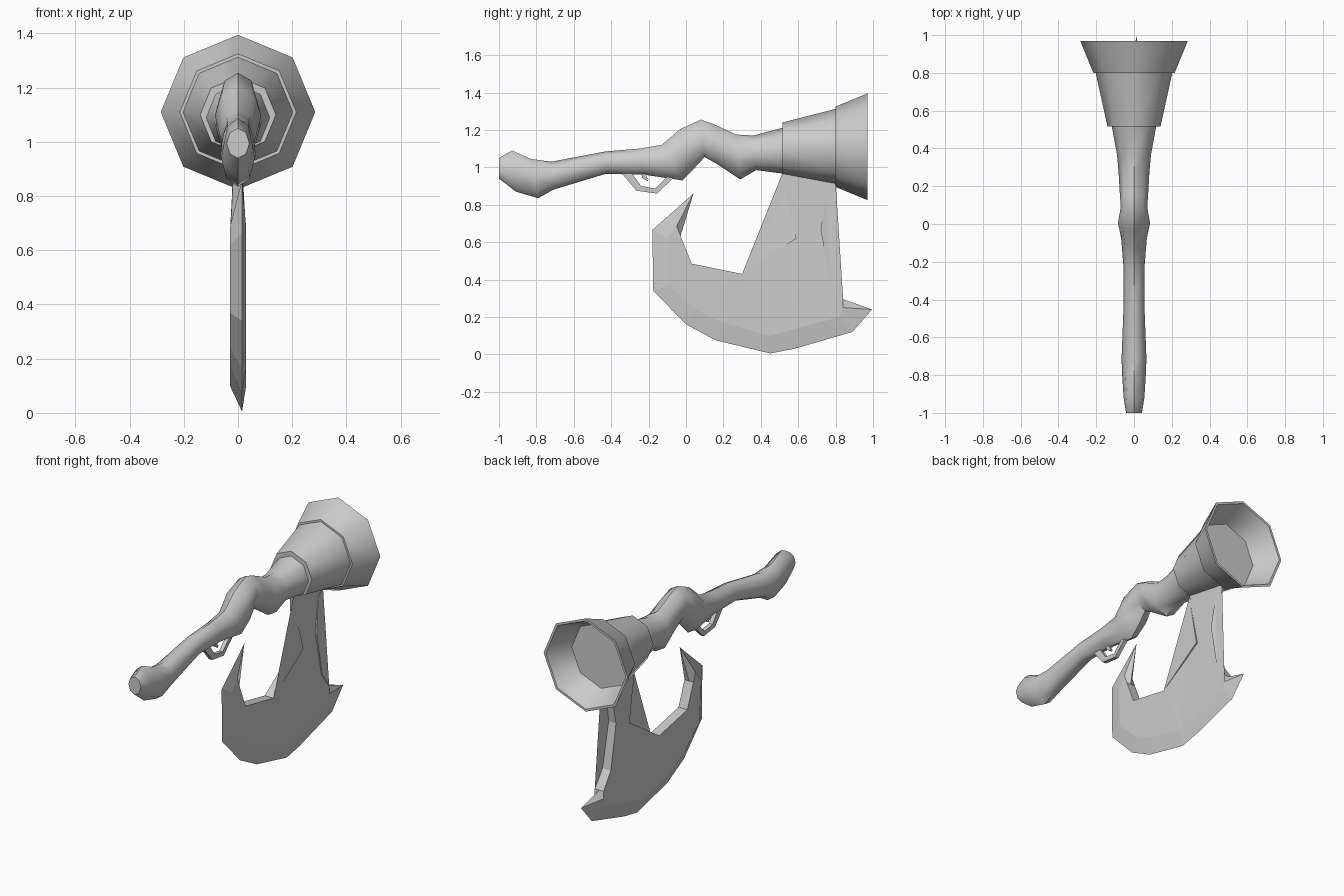
import bpy, bmesh, math
from mathutils import Vector


def finish(name, bm, smooth=None):
    bmesh.ops.recalc_face_normals(bm, faces=bm.faces)
    mesh = bpy.data.meshes.new(name)
    bm.to_mesh(mesh)
    bm.free()
    ob = bpy.data.objects.new(name, mesh)
    bpy.context.collection.objects.link(ob)
    if smooth:
        bpy.ops.object.select_all(action='DESELECT')
        ob.select_set(True)
        bpy.context.view_layer.objects.active = ob
        bpy.ops.object.shade_smooth_by_angle(angle=math.radians(smooth))
    return ob


def loft(name, stations, sides=8, smooth=None):
    """Each station: top y, top z, bottom y, bottom z, half width."""
    bm = bmesh.new()
    rings = []
    for ty, tz, by, bz, w in stations:
        top, bot = Vector((0, ty, tz)), Vector((0, by, bz))
        mid, half = (top + bot) / 2, (top - bot) / 2
        ring = []
        for i in range(sides):
            a = 2 * math.pi * i / sides
            if sides == 4:      # square section
                a += math.pi / 4
                k = math.sqrt(2)
            else:
                k = 1
            p = mid + half * math.cos(a) * k + Vector((w * k * math.sin(a), 0, 0))
            ring.append(bm.verts.new(p))
        rings.append(ring)
    for a, b in zip(rings, rings[1:]):
        for i in range(sides):
            j = (i + 1) % sides
            bm.faces.new((a[i], a[j], b[j], b[i]))
    bm.faces.new(rings[0])
    bm.faces.new(rings[-1])
    return finish(name, bm, smooth)


def circle(y, r, z=1.11):
    return (y, z + r, y, z - r, r)


# Curved stock and barrel
loft("stock", [
    (-1.0, 1.05, -1.0, 0.94, 0.042),
    (-0.93, 1.09, -0.91, 0.87, 0.055),
    (-0.83, 1.045, -0.79, 0.835, 0.062),
    (-0.72, 1.03, -0.71, 0.88, 0.066),
    (-0.43, 1.085, -0.43, 0.965, 0.055),
    (-0.25, 1.10, -0.22, 0.96, 0.055),
    (-0.13, 1.12, -0.02, 0.93, 0.068),
    (-0.03, 1.205, 0.04, 0.99, 0.085),
    (0.08, 1.255, 0.10, 1.055, 0.07),
    (0.15, 1.23, 0.17, 1.015, 0.075),
    (0.27, 1.175, 0.29, 0.935, 0.082),
    (0.36, 1.17, 0.375, 0.985, 0.09),
    (0.53, 1.215, 0.53, 0.965, 0.12),
], smooth=50)

# Flared barrel, then the hollow muzzle
loft("barrel_collar", [circle(0.515, 0.14, 1.10), circle(0.81, 0.205)], smooth=50)
loft("muzzle", [circle(0.80, 0.215), circle(0.97, 0.285),
                circle(0.97, 0.27), circle(0.82, 0.2)], smooth=50)

# Trigger guard and trigger
loft("trigger_guard", [
    (-0.345, 0.97, -0.29, 0.97, 0.012),
    (-0.265, 0.875, -0.24, 0.90, 0.012),
    (-0.155, 0.86, -0.165, 0.887, 0.012),
    (-0.06, 0.95, -0.10, 0.95, 0.012),
], sides=4)
loft("trigger", [
    (-0.24, 0.98, -0.21, 0.98, 0.009),
    (-0.235, 0.945, -0.212, 0.95, 0.009),
    (-0.205, 0.925, -0.20, 0.935, 0.007),
], sides=4)

# Axe blade: sharpened points (rim y, z, core y, z) and thick points (y, z, half thickness)
edge = [(0.04, 0.86, -0.05, 0.685), (-0.18, 0.665, -0.10, 0.62),
        (-0.175, 0.34, -0.09, 0.37), (0.0, 0.16, 0.05, 0.24),
        (0.16, 0.075, 0.19, 0.17), (0.45, 0.005, 0.45, 0.10),
        (0.58, 0.03, 0.56, 0.13), (0.89, 0.12, 0.82, 0.20),
        (0.995, 0.24, 0.84, 0.25)]
thick = [(0.84, 0.295, 0.03), (0.77, 0.395, 0.03), (0.72, 0.665, 0.03),
         (0.75, 0.87, 0.018), (0.80, 0.92, 0.015), (0.80, 0.98, 0.015),
         (0.52, 0.98, 0.015), (0.53, 0.87, 0.018), (0.59, 0.62, 0.03),
         (0.30, 0.43, 0.03), (0.03, 0.485, 0.03), (-0.03, 0.63, 0.03)]
bm = bmesh.new()
cols = [[(0.03, cy, cz), (0.015, y, z), (-0.03, cy, cz)] for y, z, cy, cz in edge]
cols += [[(h, y, z), (0, y, z), (-h, y, z)] for y, z, h in thick]
cols = [[bm.verts.new(p) for p in c] for c in cols]
for a, b in zip(cols, cols[1:] + cols[:1]):
    for k in (0, 1):
        bm.faces.new((a[k], a[k + 1], b[k + 1], b[k]))
caps = [bm.faces.new([c[k] for c in cols]) for k in (0, 2)]
bmesh.ops.triangulate(bm, faces=caps)
finish("axe_blade", bm)
